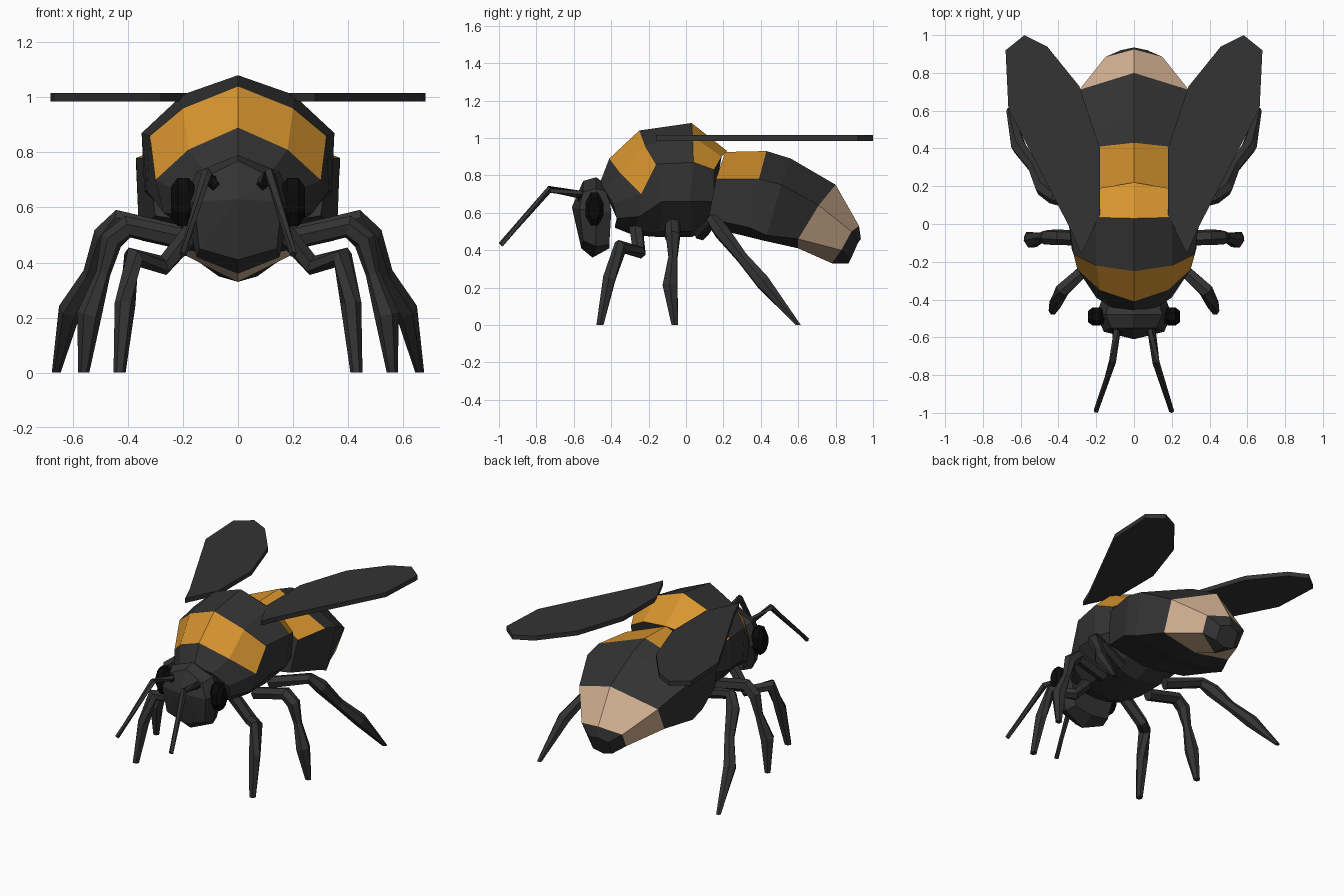
import bpy, bmesh, math
from mathutils import Vector

if "Cube" in bpy.data.objects:
    bpy.data.objects.remove(bpy.data.objects["Cube"])


def material(name, rgb):
    m = bpy.data.materials.new(name)
    m.diffuse_color = (*rgb, 1)
    m.use_nodes = True
    m.node_tree.nodes["Principled BSDF"].inputs["Base Color"].default_value = m.diffuse_color
    return m


CHARCOAL = material("charcoal", (0.033, 0.033, 0.033))
ORANGE = material("orange", (0.69, 0.30, 0.028))
TAN = material("tan", (0.68, 0.46, 0.30))
BLACK = material("black", (0.003, 0.003, 0.003))


def finish(name, bm, mats):
    bmesh.ops.recalc_face_normals(bm, faces=bm.faces[:])
    me = bpy.data.meshes.new(name)
    bm.to_mesh(me)
    bm.free()
    for m in mats:
        me.materials.append(m)
    ob = bpy.data.objects.new(name, me)
    bpy.context.collection.objects.link(ob)
    return ob


def skin(name, rings, mats, rule=lambda band, seg: 0, nose=None):
    """Bridge closed rings; rule(band, segment) picks the material."""
    bm = bmesh.new()
    vs = [[bm.verts.new(p) for p in r] for r in rings]
    n = len(rings[0])
    for b in range(len(vs) - 1):
        for s in range(n):
            t = (s + 1) % n
            f = bm.faces.new((vs[b][s], vs[b][t], vs[b + 1][t], vs[b + 1][s]))
            f.material_index = rule(b, min(s, n - 1 - s))
    bm.faces.new(vs[0])
    if nose:
        tip = bm.verts.new(nose)
        for s in range(n):
            bm.faces.new((vs[-1][s], vs[-1][(s + 1) % n], tip))
    else:
        bm.faces.new(vs[-1])
    return finish(name, bm, mats)


def full(half):
    """Complete a half ring (top centre to bottom centre) across x = 0."""
    return half + [(-x, y, z) for x, y, z in half[-2:0:-1]]


def limb(name, path, radii, side, sides=6, flat_end=False):
    """Tapering faceted tube along a path."""
    pts = [Vector((x * side, y, z)) for x, y, z in path]
    rings = []
    for i, p in enumerate(pts):
        a = (p - pts[i - 1]).normalized() if i else Vector()
        b = (pts[i + 1] - p).normalized() if i < len(pts) - 1 else Vector()
        d = (a + b).normalized()
        if flat_end and i == len(pts) - 1:
            d = Vector((0, 0, -1))
        u = d.cross(Vector((0, 1, 0.3))).normalized()
        v = d.cross(u)
        rings.append([p + radii[i] * (u * math.cos(k) + v * math.sin(k))
                      for k in (2 * math.pi * j / sides for j in range(sides))])
    return skin(name, rings, [CHARCOAL])


# Thorax with two orange bands on its upper facets
thorax = [
    [(0, -.46, .76), (.12, -.44, .73), (.2, -.39, .65), (.2, -.37, .57), (.1, -.38, .53), (0, -.38, .52)],
    [(0, -.41, .89), (.18, -.35, .81), (.3, -.24, .70), (.27, -.25, .58), (.15, -.28, .50), (0, -.28, .48)],
    [(0, -.25, 1.04), (.2, -.22, .96), (.32, -.16, .86), (.33, -.13, .66), (.18, -.14, .50), (0, -.14, .47)],
    [(0, .03, 1.08), (.2, .035, 1.01), (.35, .04, .87), (.34, .02, .66), (.18, .03, .50), (0, .03, .47)],
    [(0, .22, .93), (.18, .19, .90), (.3, .15, .83), (.29, .15, .66), (.15, .12, .55), (0, .11, .51)],
]
skin("thorax", [full(r) for r in thorax], [CHARCOAL, ORANGE],
     lambda b, s: int(b in (1, 3) and s < 2))

# Abdomen with an orange saddle and a tan rear band
abdomen = [
    [(0, .21, .925), (.33, .16, .78), (.30, .12, .57), (0, .12, .52)],
    [(0, .43, .93), (.37, .39, .78), (.36, .34, .52), (0, .30, .48)],
    [(0, .56, .89), (.37, .51, .75), (.35, .43, .48), (0, .42, .45)],
    [(0, .80, .75), (.29, .71, .64), (.26, .60, .46), (0, .60, .41)],
    [(0, .925, .53), (.15, .885, .50), (.14, .83, .40), (0, .78, .33)],
    [(0, .935, .46), (.07, .92, .44), (.07, .88, .35), (0, .87, .33)],
]
skin("abdomen", [full(r) for r in abdomen], [CHARCOAL, ORANGE, TAN],
     lambda b, s: 2 if b == 3 else int(b == 0 and s == 0))

# Head with a pointed face
head = [
    [(0, -.41, .74), (.13, -.41, .71), (.17, -.40, .60), (.13, -.41, .43), (0, -.41, .41)],
    [(0, -.48, .79), (.15, -.48, .73), (.20, -.48, .61), (.15, -.48, .42), (0, -.50, .36)],
    [(0, -.55, .77), (.12, -.55, .71), (.16, -.57, .62), (.14, -.55, .45), (0, -.56, .41)],
]
skin("head", [full(r) for r in head], [CHARCOAL], nose=(0, -.61, .63))

# Wing outline, root to tip
outline = [(.28, -.16), (.18, .05), (.18, .40), (.29, .73), (.46, .94), (.58, 1.0),
           (.68, .92), (.665, .61), (.33, -.04)]

for side, tag in ((1, "right"), (-1, "left")):
    skin(f"wing_{tag}", [[(x * side, y, z) for x, y in outline] for z in (.985, 1.015)],
         [CHARCOAL])

    # Faceted eye: rings stacked outwards along x
    rings = [[(side * x, -.49 + .05 * k * math.cos(a), .62 + .092 * k * math.sin(a))
              for a in (math.pi / 4 * (j + .5) for j in range(8))]
             for x, k in ((.155, .7), (.18, 1.03), (.22, 1.03), (.243, .65))]
    skin(f"eye_{tag}", rings, [BLACK])

    # Antenna and its dark socket
    limb(f"antenna_{tag}", [(.09, -.54, .69), (.115, -.73, .725), (.2, -.99, .43)],
         (.024, .02, .014), side, 5)
    socket = [[(side * (.09 + r * dx), y, .685 + r * dz)
               for dx, dz in ((0, 1), (1, 0), (0, -1), (-1, 0))]
              for y, r in ((-.55, .03), (-.578, .022))]
    skin(f"antenna_socket_{tag}", socket, [BLACK])

    # Legs
    limb(f"front_leg_{tag}",
         [(.14, -.27, .54), (.27, -.25, .39), (.38, -.35, .42), (.41, -.41, .25), (.43, -.46, 0)],
         (.04, .038, .04, .038, .022), side, flat_end=True)
    limb(f"middle_leg_{tag}",
         [(.18, -.08, .48), (.40, -.07, .53), (.46, -.07, .48), (.49, -.07, .36),
          (.54, -.085, .21), (.56, -.06, 0)],
         (.04, .042, .042, .027, .045, .02), side, flat_end=True)
    limb(f"hind_leg_{tag}",
         [(.18, .08, .49), (.43, .14, .56), (.48, .19, .50), (.53, .30, .36),
          (.61, .41, .23), (.66, .60, 0)],
         (.04, .035, .045, .033, .042, .016), side, flat_end=True)
